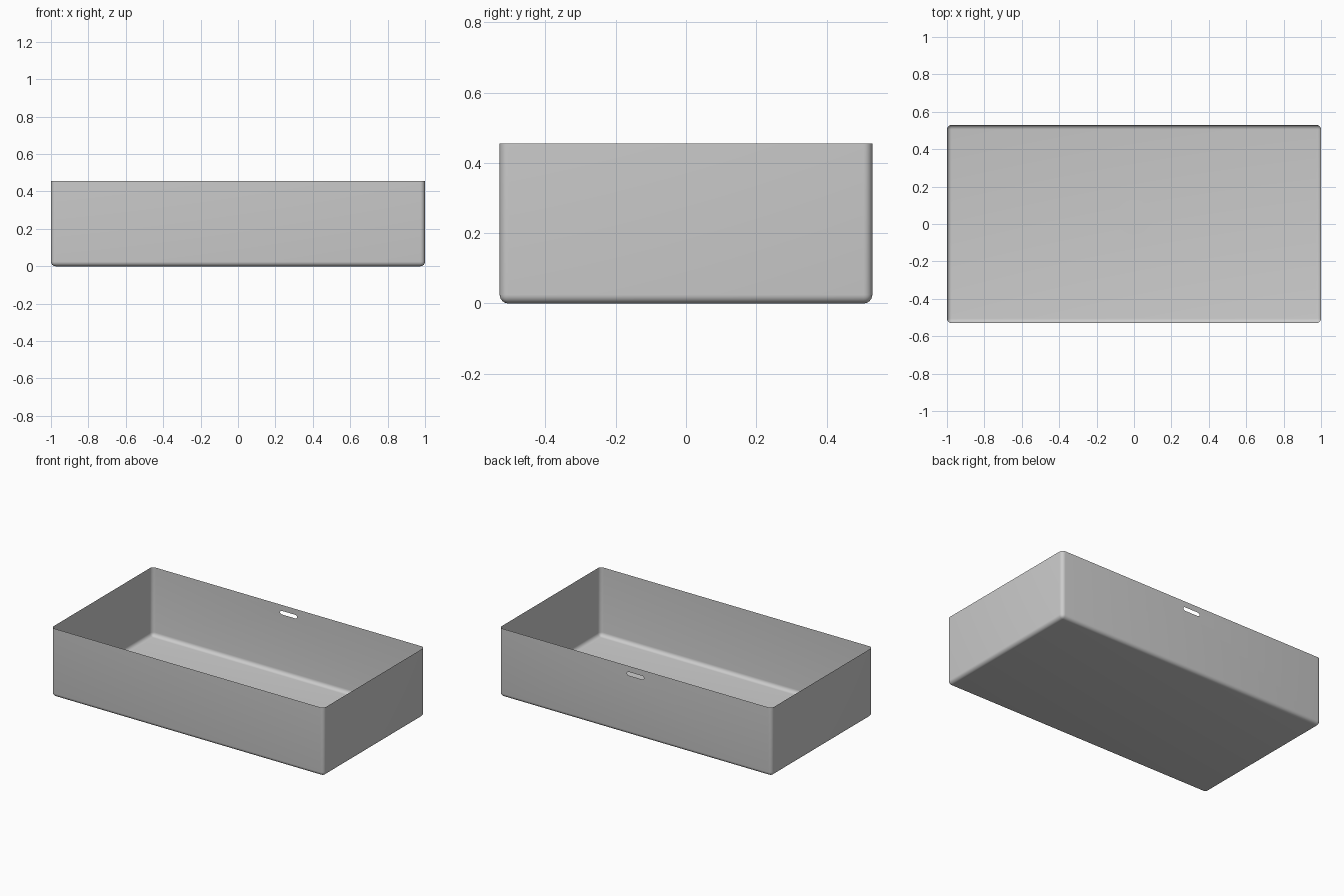
import bpy, bmesh, math
from mathutils import Vector

if "Cube" in bpy.data.objects:
    bpy.data.objects.remove(bpy.data.objects["Cube"])

W, D, H, R = 2.0, 1.06, 0.455, 0.025


def finish(bm, name):
    mesh = bpy.data.meshes.new(name)
    bm.to_mesh(mesh)
    bm.free()
    ob = bpy.data.objects.new(name, mesh)
    bpy.context.collection.objects.link(ob)
    bpy.context.view_layer.objects.active = ob
    bpy.ops.object.select_all(action='DESELECT')
    ob.select_set(True)
    bpy.ops.object.shade_smooth_by_angle(angle=math.radians(35))
    return ob


# Thin open basin with rounded corners and bottom edge
bm = bmesh.new()
bmesh.ops.create_cube(bm, size=1)
for v in bm.verts:
    v.co = Vector((v.co.x * W, v.co.y * D, (v.co.z + 0.5) * H))
top = [f for f in bm.faces if f.normal.z > 0.9]
bmesh.ops.delete(bm, geom=top, context='FACES_ONLY')
soft = [e for e in bm.edges if min(v.co.z for v in e.verts) < 0.01]
bmesh.ops.bevel(bm, geom=soft, offset=R, segments=6, profile=0.5, affect='EDGES')

# Overflow slot: rebuild the flat back wall around a rounded opening
bm.normal_update()
back = max((f for f in bm.faces if f.normal.y > 0.99), key=lambda f: f.calc_area())
outer = list(back.edges)
bmesh.ops.delete(bm, geom=[back], context='FACES_ONLY')
half, r, cz = 0.062, 0.012, 0.404
ring = []
for side in (1, -1):
    for i in range(9):
        a = -math.pi / 2 + math.pi * i / 8
        ring.append(bm.verts.new((side * (half - r + r * math.cos(a)), D / 2,
                                  cz + side * r * math.sin(a))))
slot = [bm.edges.new((ring[i], ring[(i + 1) % len(ring)])) for i in range(len(ring))]
bmesh.ops.triangle_fill(bm, use_beauty=True, use_dissolve=False,
                        edges=outer + slot, normal=(0, 1, 0))
bmesh.ops.recalc_face_normals(bm, faces=bm.faces)
finish(bm, "basin")

# Flat drain cover on the floor
bm = bmesh.new()
bmesh.ops.create_circle(bm, cap_ends=True, segments=48, radius=0.093)
bmesh.ops.translate(bm, verts=bm.verts, vec=(0, 0.035, 0.001))
finish(bm, "drain_cover")
